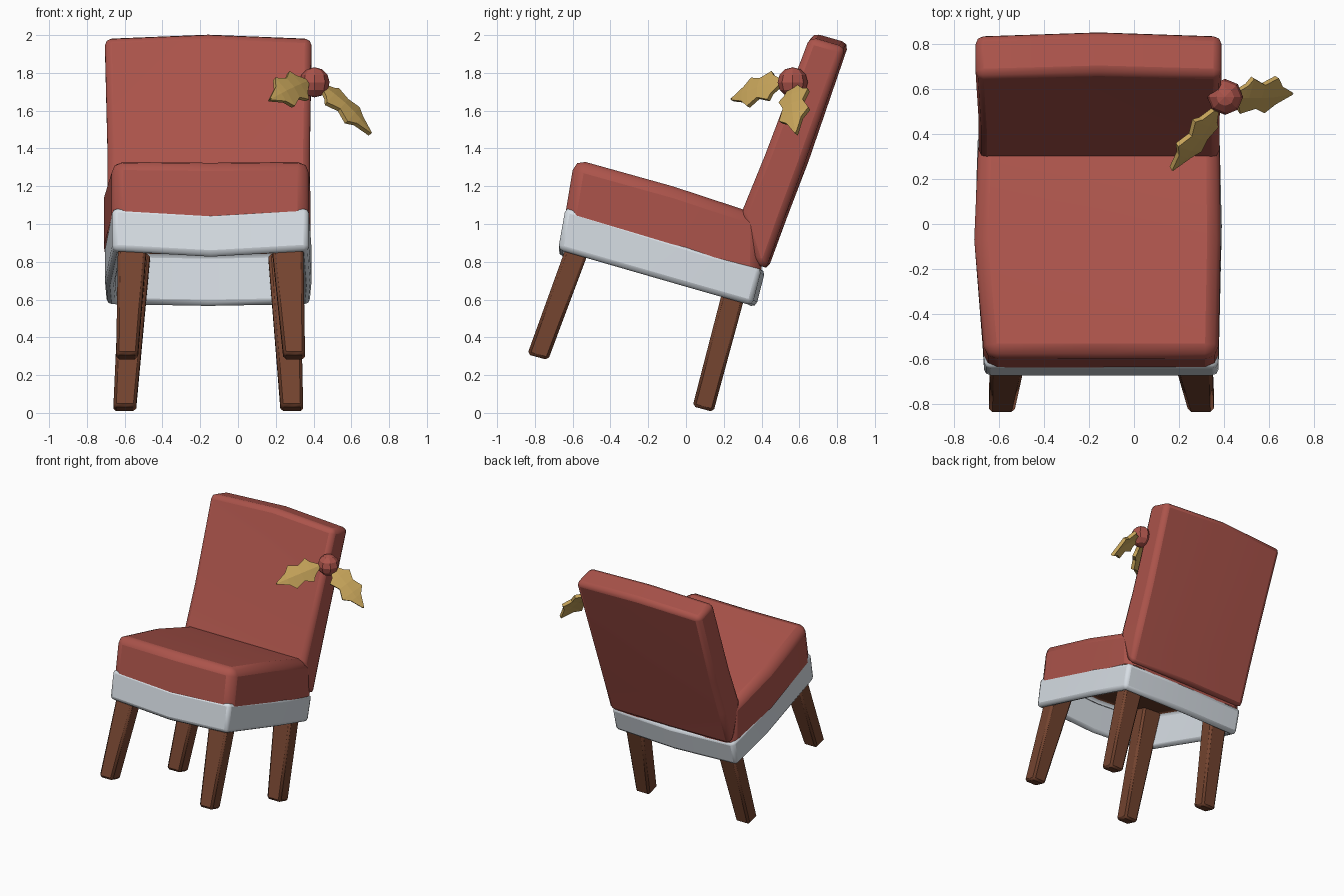
import bpy, bmesh, math
from mathutils import Vector

cube = bpy.data.objects.get("Cube")
if cube:
    bpy.data.objects.remove(cube, do_unlink=True)


def material(name, rgb):
    m = bpy.data.materials.new(name)
    m.use_nodes = True
    m.diffuse_color = (*rgb, 1)
    m.node_tree.nodes["Principled BSDF"].inputs["Base Color"].default_value = (*rgb, 1)
    return m


RED = material("red fabric", (0.41, 0.088, 0.07))
WHITE = material("white trim", (0.68, 0.73, 0.78))
WOOD = material("brown wood", (0.175, 0.058, 0.029))
GOLD = material("gold leaf", (0.58, 0.38, 0.105))


def finish(name, bm, mats, bevel=0, segments=2, smooth=True):
    bmesh.ops.recalc_face_normals(bm, faces=bm.faces)
    mesh = bpy.data.meshes.new(name)
    bm.to_mesh(mesh)
    bm.free()
    for m in mats:
        mesh.materials.append(m)
    ob = bpy.data.objects.new(name, mesh)
    bpy.context.collection.objects.link(ob)
    if bevel:
        mod = ob.modifiers.new("soft edges", "BEVEL")
        mod.width = bevel
        mod.segments = segments
        mod.limit_method = "ANGLE"
        mod.angle_limit = math.radians(35)
    if smooth:
        bpy.ops.object.select_all(action="DESELECT")
        ob.select_set(True)
        bpy.context.view_layer.objects.active = ob
        bpy.ops.object.shade_smooth_by_angle(angle=math.radians(30))
    return ob


def loft(stations):
    """Bowed rectangles: (near yz, far yz, x low, x high, near bow, far bow).
    Returns the bmesh with its near and far faces."""
    bm = bmesh.new()
    rings, near, far = [], [], []
    for a, b, x0, x1, bow_a, bow_b in stations:
        ring = []
        for (y, z), bow, xs in ((a, bow_a, (x0, x1)), (b, bow_b, (x1, x0))):
            ring += [(xs[0], y, z), (sum(xs) / 2, y + bow[0], z + bow[1]), (xs[1], y, z)]
        rings.append([bm.verts.new(p) for p in ring])
    for r, s in zip(rings, rings[1:]):
        for i in range(6):
            j = (i + 1) % 6
            face = bm.faces.new((r[i], r[j], s[j], s[i]))
            if i < 2:
                near.append(face)
            elif i in (3, 4):
                far.append(face)
    for r in (rings[0], rings[-1]):
        bm.faces.new((r[0], r[1], r[4], r[5]))
        bm.faces.new((r[1], r[2], r[3], r[4]))
    bmesh.ops.recalc_face_normals(bm, faces=bm.faces)
    return bm, near, far


# Seat trim: a hollow frame with a deep well underneath, closed by a wooden board
bm, under, top = loft([
    ((-0.677, 0.865), (-0.637, 1.09), -0.665, 0.375, (0, -0.03), (0, -0.03)),
    ((-0.02, 0.675), (0.0, 0.89), -0.705, 0.39, (0, -0.03), (0, -0.03)),
    ((0.35, 0.57), (0.40, 0.765), -0.695, 0.38, (0.02, -0.01), (0.02, -0.01)),
])
bmesh.ops.inset_region(bm, faces=top, thickness=0.05, use_even_offset=True)
bmesh.ops.delete(bm, geom=top, context="FACES")
bmesh.ops.inset_region(bm, faces=under, thickness=0.055, use_even_offset=True)
well = bmesh.ops.extrude_face_region(bm, geom=under)["geom"]
bmesh.ops.delete(bm, geom=under, context="FACES")
bmesh.ops.translate(bm, vec=(0, 0.03, 0.27),
                    verts=[g for g in well if isinstance(g, bmesh.types.BMVert)])
for g in well:
    if isinstance(g, bmesh.types.BMFace):
        g.material_index = 1
finish("seat_trim", bm, [WHITE, WOOD], 0.027)

# Cushion, open below where it sits on the trim
bm, under, top = loft([
    ((-0.64, 1.05), (-0.59, 1.345), -0.665, 0.375, (0, -0.03), (0, -0.005)),
    ((-0.07, 0.88), (-0.07, 1.20), -0.71, 0.385, (0, -0.03), (0, -0.005)),
    ((0.40, 0.76), (0.40, 1.045), -0.69, 0.38, (0, -0.02), (0, 0)),
])
bmesh.ops.delete(bm, geom=under, context="FACES")
finish("seat_cushion", bm, [RED], 0.06)

# Backrest, lofted bottom to top
bm, front, back = loft([
    ((0.365, 0.80), (0.42, 0.755), -0.69, 0.38, (0, 0), (0.012, 0)),
    ((0.29, 1.05), (0.52, 1.035), -0.69, 0.38, (0, 0), (0.015, 0)),
    ((0.42, 1.37), (0.63, 1.33), -0.69, 0.38, (0.01, 0), (0.018, 0)),
    ((0.655, 1.99), (0.845, 1.935), -0.705, 0.39, (0.015, 0.022), (0.018, 0.022)),
])
finish("backrest", bm, [RED], 0.065)


# Tapered legs, running up to the board
def leg(name, foot, top, foot_x, top_x):
    flat = (0, 0)
    bm, near, far = loft([
        ((y, z + 0.015), (y + depth, z - 0.015), *xs, flat, flat)
        for (y, z), depth, xs in ((foot, 0.11, foot_x), (top, 0.12, top_x))])
    finish(name, bm, [WOOD], 0.015, 1)


FRONT = ((-0.84, 0.295), (-0.545, 1.11))
REAR = ((0.035, 0.02), (0.245, 0.83))
leg("front_right_leg", *FRONT, (-0.645, -0.53), (-0.632, -0.465))
leg("front_left_leg", *FRONT, (0.24, 0.355), (0.155, 0.342))
leg("rear_right_leg", *REAR, (-0.66, -0.54), (-0.623, -0.465))
leg("rear_left_leg", *REAR, (0.225, 0.345), (0.16, 0.328))

# Berry
bm = bmesh.new()
bmesh.ops.create_uvsphere(bm, u_segments=8, v_segments=6, radius=0.08)
bmesh.ops.translate(bm, verts=bm.verts, vec=(0.405, 0.565, 1.75))
finish("berry", bm, [RED], smooth=False)

# Spiky leaves: half outline mirrored about a raised midrib
HALF = [(0, 0.015), (0.16, 0.055), (0.22, 0.09), (0.42, 0.06),
        (0.62, 0.09), (0.74, 0.045), (1, 0.002)]


def leaf(name, base, tip, across):
    base, tip = Vector(base), Vector(tip)
    along = tip - base
    side = Vector(across)
    side = (side - along * side.dot(along) / along.length_squared).normalized()
    up = along.cross(side).normalized()
    if up.z < 0:
        up = -up
    bm = bmesh.new()
    rib, edges = [], {1: [], -1: []}
    for t, w in HALF:
        arch = up * 0.02 * math.sin(math.pi * t)
        rib.append(bm.verts.new(base + along * min(t, 0.97) + arch))
        for s in edges:
            edges[s].append(bm.verts.new(base + along * t + side * s * w + arch - up * w * 0.15))
    for e in edges.values():
        for i in range(len(HALF) - 1):
            bm.faces.new((rib[i], rib[i + 1], e[i + 1], e[i]))
    ob = finish(name, bm, [GOLD], smooth=False)
    mod = ob.modifiers.new("thickness", "SOLIDIFY")
    mod.thickness = 0.025
    mod.offset = 0


leaf("front_leaf", (0.36, 0.505, 1.75), (0.165, 0.245, 1.655), (-0.4, 0.3, 0.85))
leaf("side_leaf", (0.44, 0.57, 1.73), (0.70, 0.585, 1.475), (0.4, 0.9, 0.4))
